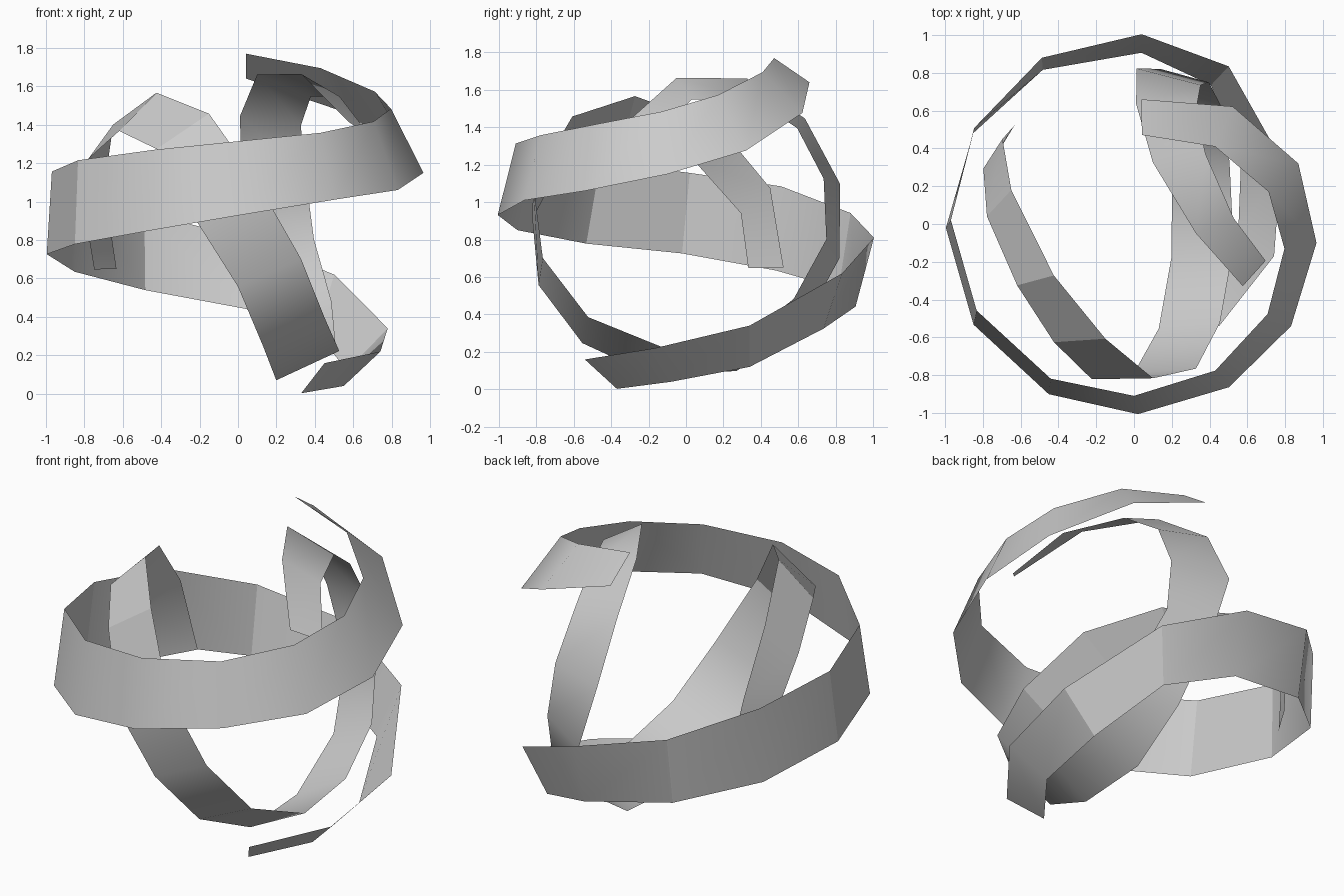
import bpy, bmesh
from math import radians, cos, sin
from mathutils import Vector

if "Cube" in bpy.data.objects:
    bpy.data.objects.remove(bpy.data.objects["Cube"])

CENTRE_Z = 0.88


def on_sphere(radius, lon, lat):
    a, b = radians(lon), radians(lat)
    return Vector((radius * cos(b) * cos(a), radius * cos(b) * sin(a),
                   CENTRE_Z + radius * sin(b)))


def ribbon(name, radius, edge_a, edge_b):
    """Thin strip wrapped on a sphere; edges are (longitude, latitude) paths."""
    bm = bmesh.new()
    rows = [[bm.verts.new(on_sphere(radius, *p)) for p in pair]
            for pair in zip(edge_a, edge_b)]
    for (a, b), (c, d) in zip(rows, rows[1:]):
        bm.faces.new((a, c, d, b))
    bm.normal_update()
    # make the strip face away from the sphere centre
    for f in bm.faces:
        if f.normal.dot(f.calc_center_median() - Vector((0, 0, CENTRE_Z))) < 0:
            f.normal_flip()
    mesh = bpy.data.meshes.new(name)
    bm.to_mesh(mesh)
    bm.free()
    ob = bpy.data.objects.new(name, mesh)
    bpy.context.collection.objects.link(ob)
    bpy.ops.object.select_all(action='DESELECT')
    bpy.context.view_layer.objects.active = ob
    ob.select_set(True)
    bpy.ops.object.shade_smooth_by_angle(angle=radians(30))
    return ob


# Outer ribbon: spirals from the top, once round, to the underside
ribbon("outer_ribbon", 1.008,
       [(85, 62), (43.6, 53.9), (13.5, 43.4), (-9.3, 36.8), (-34, 32.2),
        (-61, 28.3), (-90, 25.5), (-118.3, 22.7), (-151.2, 19.4),
        (-181.2, 15.9), (-211, 11.7), (-241, 3.5), (-272.3, -4),
        (-301, -15), (-336.4, -32.4), (-372.9, -41), (-410.2, -45.7)],
       [(86.5, 49), (50, 36.3), (20.2, 23.1), (-5.9, 15.5), (-33, 10.3),
        (-59.8, 7.4), (-88.8, 2.9), (-116.6, -1.7), (-147.9, -5.8),
        (-178.8, -8.8), (-209.5, -14.1), (-239.4, -19.8), (-272.5, -25.8),
        (-299, -33.5), (-329, -49), (-368.3, -56.5), (-408.3, -60.6)])

# Inner ribbon: over the top, down the back, under, up the front and left
ribbon("inner_ribbon", 0.852,
       [(-29.7, 38.9), (-8.6, 67.1), (73, 66.4), (89, 41.7), (89, 14.8),
        (80.3, -12.2), (72, -40.2), (53.5, -66.7), (-40.4, -72.1),
        (-76.7, -48.1), (-90, -22.3), (-105.2, 2), (-124.1, 27.5),
        (-152.3, 34.9), (-183, 23.8), (-200.2, 4.1), (-204, -15.9)],
       [(-15.6, 31.9), (3.2, 51.6), (44.2, 51.6), (61.2, 37.2), (64.4, 16.7),
        (62.2, -5.3), (49.8, -27.8), (30.5, -46.3), (-12.8, -50.6),
        (-49, -35.5), (-66.8, -12.1), (-83, 15.1), (-104, 42.7),
        (-147.3, 53.7), (-195.5, 37.7), (-212.9, 13.2), (-219.5, -15.7)])
